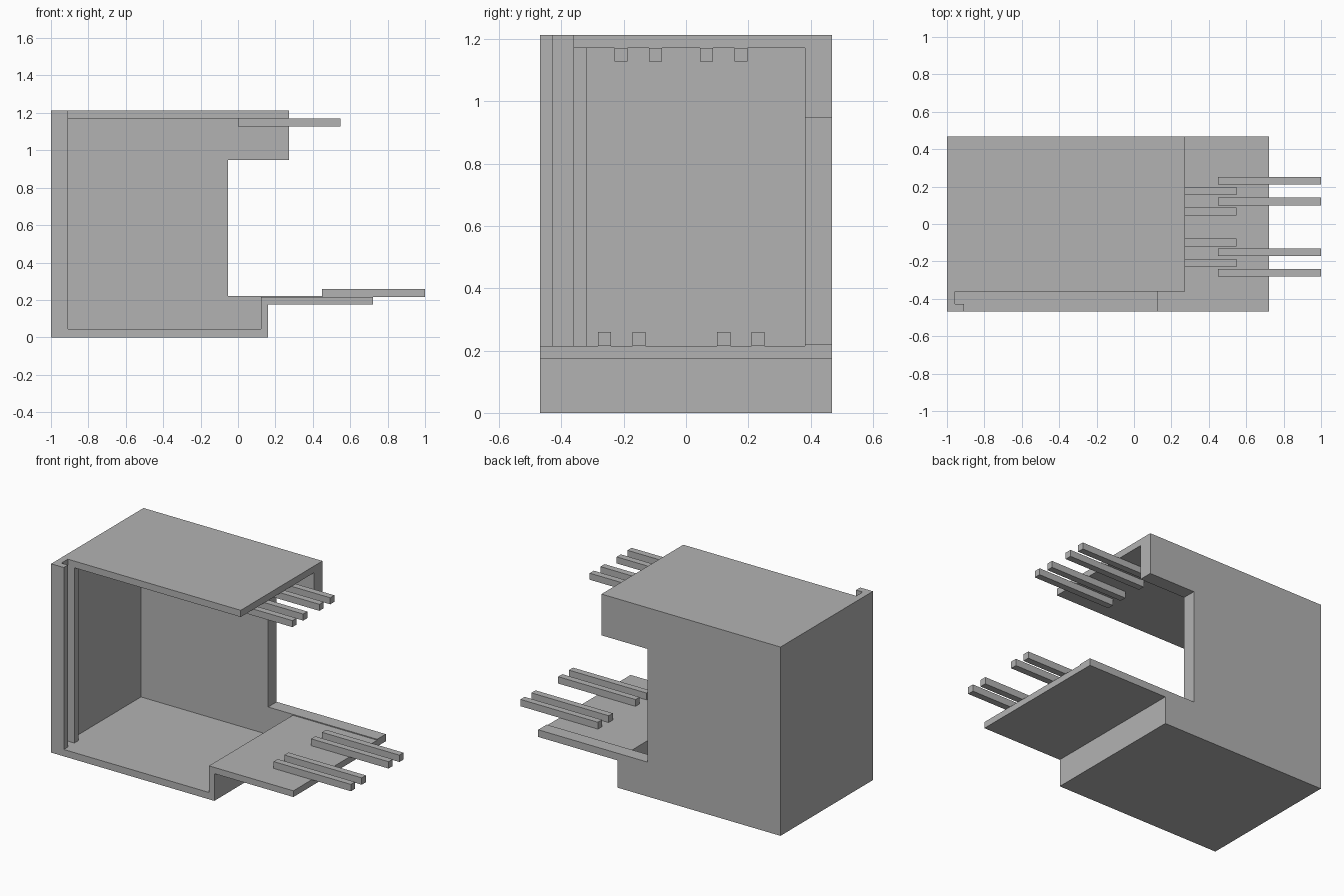
import bpy
import bmesh

old = bpy.data.objects.get("Cube")
if old:
    bpy.data.objects.remove(old, do_unlink=True)

grey = bpy.data.materials.new("plain grey")
grey.use_nodes = True
colour = (0.45, 0.45, 0.45, 1)
grey.diffuse_color = colour
grey.node_tree.nodes["Principled BSDF"].inputs["Base Color"].default_value = colour


def extrude(name, profile, y0, y1):
    """Extrude an x-z outline from y0 to y1."""
    bm = bmesh.new()
    face = bm.faces.new([bm.verts.new((x, y0, z)) for x, z in profile])
    grown = bmesh.ops.extrude_face_region(bm, geom=[face])["geom"]
    moved = [v for v in grown if isinstance(v, bmesh.types.BMVert)]
    bmesh.ops.translate(bm, verts=moved, vec=(0, y1 - y0, 0))
    bmesh.ops.recalc_face_normals(bm, faces=bm.faces)
    mesh = bpy.data.meshes.new(name)
    bm.to_mesh(mesh)
    bm.free()
    mesh.materials.append(grey)
    obj = bpy.data.objects.new(name, mesh)
    bpy.context.collection.objects.link(obj)
    return obj


def box(name, x0, x1, y0, y1, z0, z1):
    return extrude(name, [(x0, z0), (x1, z0), (x1, z1), (x0, z1)], y0, y1)


front, back = -0.469, 0.469
wall_y = 0.382            # inner face of the thick back wall
top, ceiling = 1.213, 1.17
floor, tray = 0.044, 0.215
inner = -0.957            # inner face of the thin side wall
lip_x = -0.91
slot_back = -0.361

# Side wall, floor, riser and raised tray as one bent sheet
extrude("side_floor_and_tray", [
    (-1, 0), (0.16, 0), (0.16, 0.175), (0.722, 0.175), (0.722, tray),
    (0.122, tray), (0.122, floor), (inner, floor), (inner, top), (-1, top),
], front, wall_y)

# Back wall with its notch
extrude("back_wall", [
    (-1, 0), (0.16, 0), (0.16, 0.175), (0.722, 0.175), (0.722, 0.221),
    (-0.053, 0.221), (-0.053, 0.948), (0.272, 0.948), (0.272, top), (-1, top),
], wall_y, back)

# Roof, set back from the front slot
box("roof", inner, 0.272, slot_back, wall_y, ceiling, top)

# Two ribs that form the sliding slot
box("front_lip", inner, lip_x, front, -0.427, floor, top)
box("slot_rib", inner, lip_x, slot_back, -0.319, floor, ceiling)

# Contact pins under the roof and on the tray
pin = 0.042
for i, y in enumerate((-0.229, -0.119, 0.045, 0.155)):
    box(f"upper_pin_{i + 1}", 0, 0.547, y, y + pin, ceiling - pin, ceiling)
for i, y in enumerate((-0.282, -0.172, 0.1, 0.21)):
    box(f"lower_pin_{i + 1}", 0.45, 1, y, y + pin, tray, tray + pin + 0.002)
